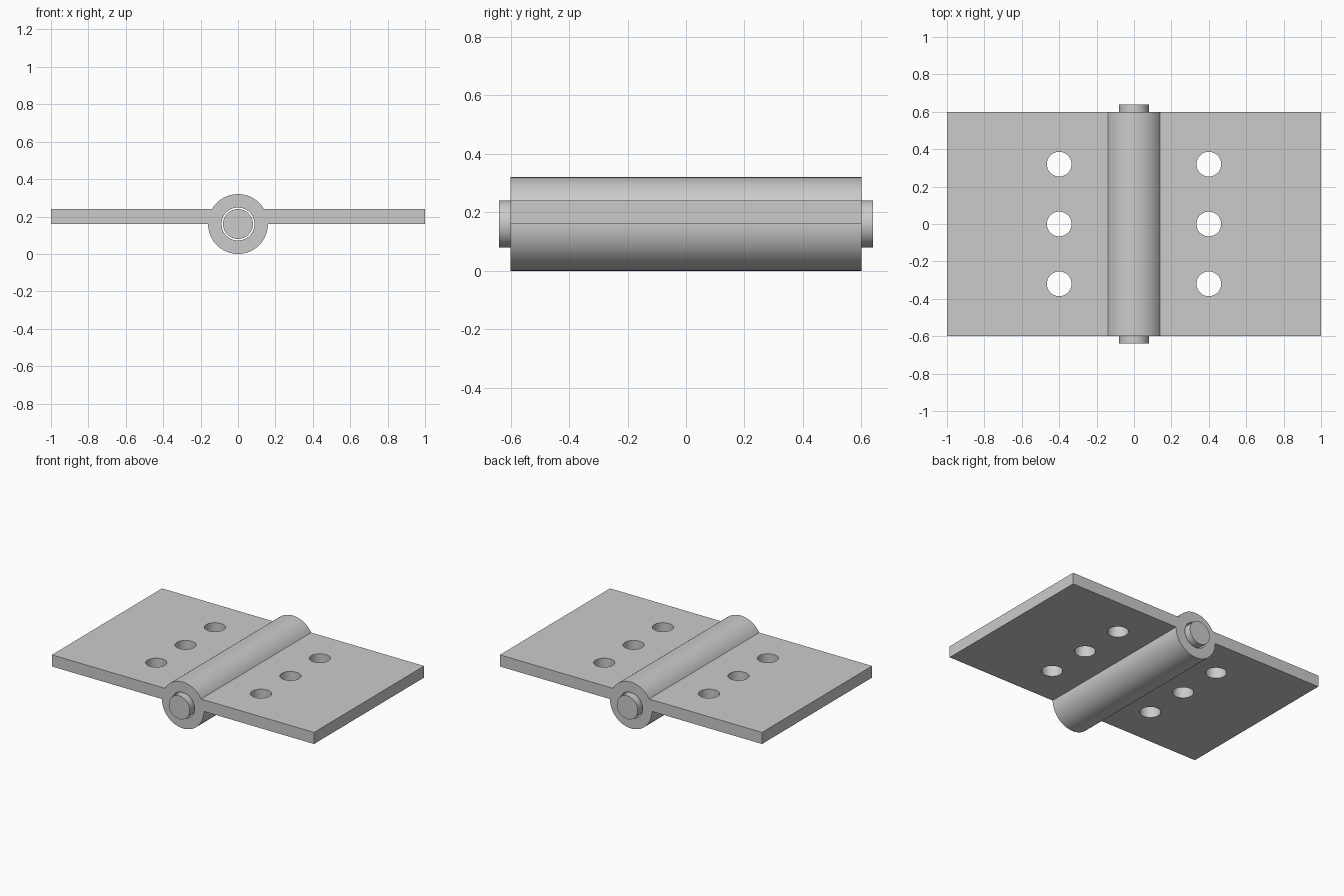
import bpy
import bmesh
from math import cos, sin, pi, radians
from mathutils import Matrix, Vector

cube = bpy.data.objects.get("Cube")
if cube:
    bpy.data.objects.remove(cube, do_unlink=True)

AXIS_Z = 0.16       # height of the hinge axis
BARREL_R = 0.16
HALF_DEPTH = 0.6
LEAF_TOP = 0.24

steel = bpy.data.materials.new("grey steel")
steel.use_nodes = True
colour = (0.6, 0.6, 0.6, 1)
steel.diffuse_color = colour
steel.node_tree.nodes["Principled BSDF"].inputs["Base Color"].default_value = colour


def make_object(name, bm):
    bmesh.ops.recalc_face_normals(bm, faces=bm.faces)
    mesh = bpy.data.meshes.new(name)
    bm.to_mesh(mesh)
    bm.free()
    mesh.materials.append(steel)
    obj = bpy.data.objects.new(name, mesh)
    bpy.context.collection.objects.link(obj)
    return obj


def add_cylinder(bm, radius, length, centre, along_y=False):
    turn = Matrix.Rotation(pi / 2, 4, "X") if along_y else Matrix()
    bmesh.ops.create_cone(bm, cap_ends=True, segments=64, radius1=radius, radius2=radius,
                          depth=length, matrix=Matrix.Translation(centre) @ turn)


def arc(start, end, steps):
    angles = [radians(start + (end - start) * i / steps) for i in range(steps + 1)]
    return [(BARREL_R * cos(a), AXIS_Z + BARREL_R * sin(a)) for a in angles]


def smooth(obj):
    bpy.ops.object.select_all(action="DESELECT")
    obj.select_set(True)
    bpy.context.view_layer.objects.active = obj
    bpy.ops.object.shade_smooth_by_angle(angle=radians(30))


# Both leaves and the barrel: one cross-section extruded along the axis
profile = (arc(30, 150, 24) + [(-1, LEAF_TOP), (-1, AXIS_Z)]
           + arc(180, 360, 36) + [(1, AXIS_Z), (1, LEAF_TOP)])
bm = bmesh.new()
face = bm.faces.new([bm.verts.new((x, -HALF_DEPTH, z)) for x, z in profile])
extruded = bmesh.ops.extrude_face_region(bm, geom=[face], use_keep_orig=True)
moved = [v for v in extruded["geom"] if isinstance(v, bmesh.types.BMVert)]
bmesh.ops.translate(bm, verts=moved, vec=Vector((0, 2 * HALF_DEPTH, 0)))
body = make_object("hinge_leaves_and_barrel", bm)

# Pin bore and screw holes
bm = bmesh.new()
add_cylinder(bm, 0.088, 2, (0, 0, AXIS_Z), along_y=True)
for x in (-0.4, 0.4):
    for y in (-0.32, 0, 0.32):
        add_cylinder(bm, 0.066, 0.4, (x, y, 0.2))
cutter = make_object("hole_cutter", bm)
cutter.hide_render = True

cut = body.modifiers.new("holes", "BOOLEAN")
cut.operation = "DIFFERENCE"
cut.solver = "EXACT"
cut.object = cutter
graph = bpy.context.evaluated_depsgraph_get()
cut_mesh = bpy.data.meshes.new_from_object(body.evaluated_get(graph))
body.modifiers.clear()
body.data = cut_mesh
bpy.data.objects.remove(cutter, do_unlink=True)
smooth(body)

# Pin running through the barrel
bm = bmesh.new()
add_cylinder(bm, 0.08, 1.28, (0, 0, AXIS_Z), along_y=True)
smooth(make_object("hinge_pin", bm))
